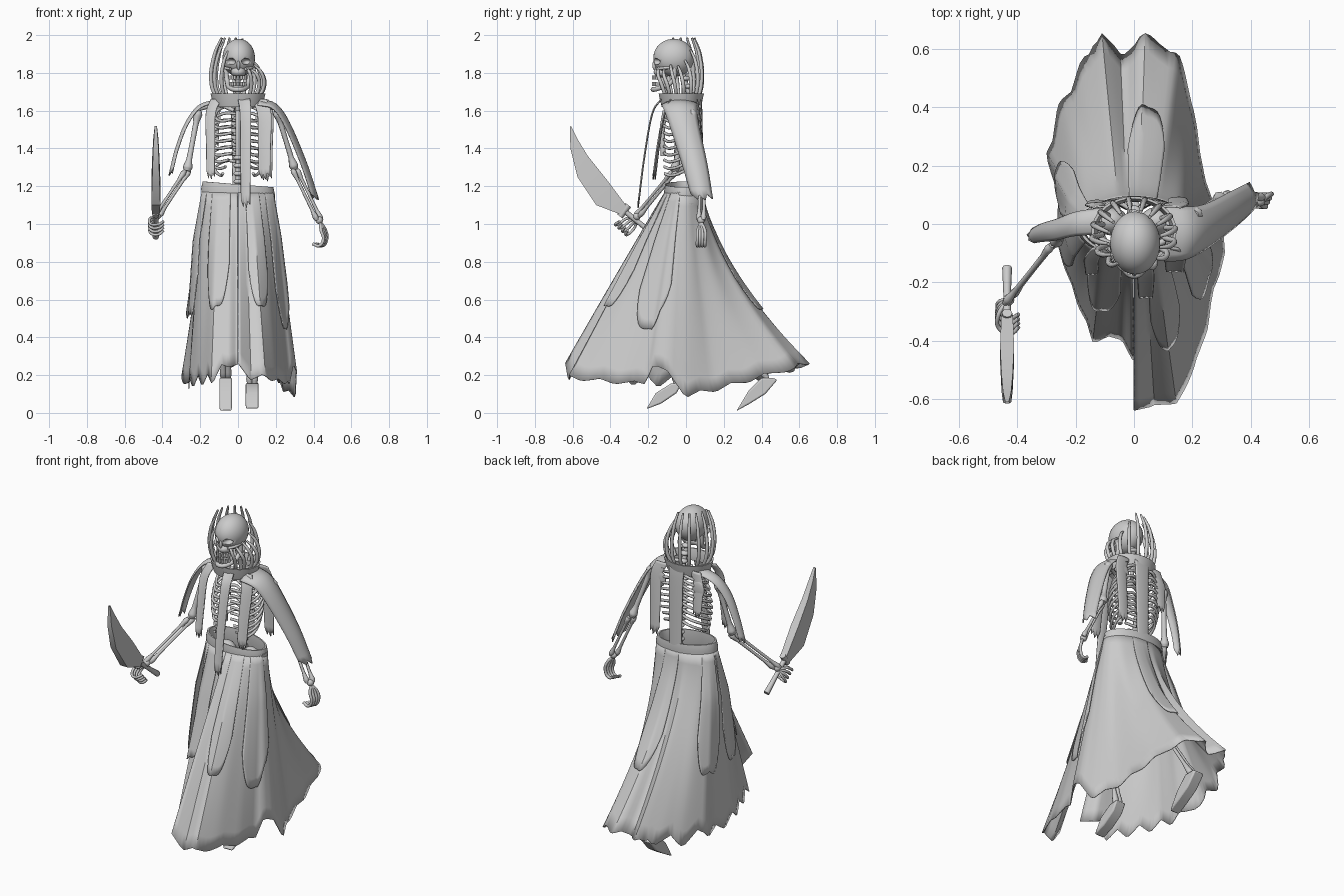
import bpy, bmesh, math, random
from math import sin, cos, pi, radians
from mathutils import Vector

random.seed(4)
if "Cube" in bpy.data.objects:
    bpy.data.objects.remove(bpy.data.objects["Cube"])

grey = bpy.data.materials.new("pale_grey")
grey.use_nodes = True
COLOUR = (0.6, 0.6, 0.6, 1)
grey.diffuse_color = COLOUR
grey.node_tree.nodes["Principled BSDF"].inputs["Base Color"].default_value = COLOUR


def finish(obj, name, angle=35):
    obj.name = name
    obj.data.materials.clear()
    obj.data.materials.append(grey)
    bpy.ops.object.select_all(action='DESELECT')
    obj.select_set(True)
    bpy.context.view_layer.objects.active = obj
    bpy.ops.object.shade_smooth_by_angle(angle=radians(angle))
    return obj


def mesh(name, verts, faces, thick=0.0):
    me = bpy.data.meshes.new(name)
    me.from_pydata([tuple(v) for v in verts], [], faces)
    bm = bmesh.new()
    bm.from_mesh(me)
    bmesh.ops.recalc_face_normals(bm, faces=bm.faces)
    bm.to_mesh(me)
    bm.free()
    obj = bpy.data.objects.new(name, me)
    bpy.context.collection.objects.link(obj)
    if thick:
        mod = obj.modifiers.new("thickness", 'SOLIDIFY')
        mod.thickness, mod.offset = thick, 0
    return finish(obj, name)


def grid(name, rows, thick=0, wrap_rows=False, wrap_cols=False):
    n, m = len(rows), len(rows[0])
    faces = [(i * m + j, i * m + (j + 1) % m, (i + 1) % n * m + (j + 1) % m, (i + 1) % n * m + j)
             for i in range(n if wrap_rows else n - 1) for j in range(m if wrap_cols else m - 1)]
    return mesh(name, [v for r in rows for v in r], faces, thick)


def tubes(name, paths, radius, profile=(1, 1)):
    """Rounded rods along smooth paths; profile gives relative thickness along each."""
    cu = bpy.data.curves.new(name, 'CURVE')
    cu.dimensions, cu.bevel_depth, cu.bevel_resolution = '3D', radius, 2
    cu.use_fill_caps, cu.resolution_u = True, 5
    for path in paths:
        sp = cu.splines.new('BEZIER')
        sp.bezier_points.add(len(path) - 1)
        for i, (bp, co) in enumerate(zip(sp.bezier_points, path)):
            bp.co = co
            bp.handle_left_type = bp.handle_right_type = 'AUTO'
            f = i / (len(path) - 1) * (len(profile) - 1)
            k = min(int(f), len(profile) - 2)
            bp.radius = profile[k] + (profile[k + 1] - profile[k]) * (f - k)
    obj = bpy.data.objects.new(name, cu)
    bpy.context.collection.objects.link(obj)
    bpy.ops.object.select_all(action='DESELECT')
    obj.select_set(True)
    bpy.context.view_layer.objects.active = obj
    bpy.ops.object.convert(target='MESH')
    return finish(bpy.context.object, name, 50)


def bone(name, a, b, radius):
    a, b = Vector(a), Vector(b)
    tubes(name, [[a.lerp(b, t) for t in (0, .06, .2, .5, .8, .94, 1)]], radius, (1.2, 1.7, 1, .9, 1, 1.7, 1.2))


def ball(name, loc, scale, seg=24):
    bpy.ops.mesh.primitive_uv_sphere_add(segments=seg, ring_count=seg * 2 // 3, location=loc)
    bpy.context.object.scale = scale
    return finish(bpy.context.object, name)


def smooth_path(pts, steps=5):
    pts = [Vector(p) for p in pts]
    ext = [2 * pts[0] - pts[1]] + pts + [2 * pts[-1] - pts[-2]]
    out = []
    for a, b, c, d in zip(ext, ext[1:], ext[2:], ext[3:]):
        for k in range(steps):
            t = k / steps
            out.append(b + (c - a) * t / 2 + (2 * a - 5 * b + 4 * c - d) * t * t / 2
                       + (3 * b - a - 3 * c + d) * t ** 3 / 2)
    return out + [pts[-1]]


def ribbon(name, pts, side, w0, w1, arch):
    """Cloth strip with an arched section and a torn lower end."""
    path, side, rows = smooth_path(pts), Vector(side), []
    for i, p in enumerate(path):
        tan = (path[min(i + 1, len(path) - 1)] - path[max(i - 1, 0)]).normalized()
        out = side.cross(tan).normalized()
        w, row = w0 + (w1 - w0) * i / (len(path) - 1), []
        for j in range(9):
            v = j / 4 - 1
            torn = (j % 3) * .015 - .02 * abs(v) if i == len(path) - 1 else 0
            row.append(p + side * w * v - out * arch * v * v + tan * torn)
        rows.append(row)
    grid(name, rows, .006)


def lathe(name, profile, rx, ry, cy, tilt):
    grid(name, [[(r * rx * cos(a), cy + r * ry * sin(a), z - tilt * cos(a)) for r, z in profile]
                for a in (2 * pi * k / 48 for k in range(48))], 0, True, True)


# Skirt: waist ellipse swept down to an uneven hem that is split at the front
HEM = [(0, -.64, .26), (.07, -.61, .19), (.14, -.62, .2), (.2, -.5, .18), (.25, -.35, .17), (.27, -.22, .16),
       (.29, -.17, .27), (.31, -.1, .22), (.3, 0, .1), (.24, .15, .13), (.2, .4, .2), (.15, .58, .25), (.08, .61, .27),
       (.03, .65, .27), (-.04, .56, .25), (-.11, .65, .26), (-.19, .53, .22), (-.25, .42, .18), (-.3, .24, .19),
       (-.26, .1, .13), (-.26, -.08, .15), (-.2, -.25, .16), (-.14, -.4, .17), (-.04, -.39, .26), (-.003, -.48, .22)]
ANG = [math.atan2(y / .5, x / .28) for x, y, z in HEM]
ANG = [a + 2 * pi if a < -pi / 2 - .001 else a for a in ANG]


def skirt_point(a, s, off):
    k = max(i for i in range(len(ANG) - 1) if i == 0 or ANG[i] <= a)
    f = min(1, (a - ANG[k]) / (ANG[k + 1] - ANG[k]))
    hem = Vector(HEM[k]).lerp(Vector(HEM[k + 1]), f)
    waist = Vector((.19 * cos(a), -.01 + .1 * sin(a), 1.17))
    g = s ** (1 + .6 * max(0, sin(a)))
    fold = off * min(1, s * 4) + .01 * s * (1 - s) * sin(11 * a)
    return Vector((waist.x + (hem.x - waist.x) * g + fold * cos(a),
                   waist.y + (hem.y - waist.y) * g + fold * sin(a), waist.z + (hem.z - waist.z) * s))


def skirt_panel(name, a0, a1, s1, off, cols, taper, jag):
    rows = []
    for i in range(15):
        row = []
        for j in range(cols + 1):
            u = j / cols
            a = a0 + (a1 - a0) * u
            tooth = jag * (1 if a > 2 else .4) * abs((j / 7 % 1) * 2 - 1)
            row.append(skirt_point(a, (s1 - taper * abs(2 * u - 1) ** 3 - tooth) * i / 14, off))
        rows.append(row)
    grid(name, rows, .005)


skirt_panel("skirt", -pi / 2, ANG[-1], 1.02, 0, 126, 0, .06)
OVERLAYS = [("front_left", -78, -55, .63, .012), ("side_left", -42, -12, .73, .014),
            ("back", 66, 95, .7, .012), ("rear_right", 140, 172, .68, .03), ("side_right", 178, 210, .66, .03),
            ("front_right", 225, 258, .64, .014)]
for label, a0, a1, s1, off in OVERLAYS:
    skirt_panel(label + "_overlay", radians(a0), radians(a1), s1, off, 14, .2, .03)

# Waist sash and neck collar
lathe("waist_sash", [(1.02, 1.09), (1.07, 1.12), (1.03, 1.15), (1.06, 1.17), (1.01, 1.21), (.95, 1.21), (.92, 1.12)],
      .185, .1, -.01, .015)
lathe("collar", [(.9, 1.62), (.97, 1.65), (1.04, 1.69), (.97, 1.69), (.88, 1.65)], .14, .115, -.025, 0)

# Hanging strips
X, Y = (1, 0, 0), (0, 1, 0)
for label, x, w, y0, y1, z in [("front_right", -.145, .028, -.08, -.17, 1.26), ("front_centre", .04, .032, -.13, -.25, 1.11),
                               ("front_left", .14, .04, -.08, -.16, 1.26), ("back_centre", .01, .05, .08, .09, 1.12),
                               ("back_left", .15, .04, .06, .09, 1.25), ("back_right", -.13, .035, .06, .08, 1.42)]:
    ribbon(label + "_strip", [(x * .8, y0, 1.66), (x, y0 + (y1 - y0) * .4, 1.58),
                              (x, y0 + (y1 - y0) * .75, (1.58 + z) / 2), (x, y1, z)], X, w, w * .75, .004)

# Shoulder cloths
ribbon("left_shoulder_cloth", [(.11, -.03, 1.66), (.2, -.03, 1.635), (.27, -.01, 1.54), (.36, .045, 1.33),
                               (.42, .085, 1.15)], Y, .1, .055, -.03)
ribbon("right_shoulder_cloth", [(-.11, .01, 1.66), (-.21, 0, 1.625), (-.28, -.02, 1.53), (-.33, -.03, 1.4),
                                (-.36, -.04, 1.28)], Y, .045, .025, .015)

# Skull with sockets cut out
skull = ball("skull", (.004, -.065, 1.88), (.086, .108, .1), 32)
for x in (-.04, .045):
    cutter = ball("eye_cutter", (x, -.17, 1.86), (.027, .045, .018), 16)
    cutter.hide_render = True
    cutter.hide_viewport = True
    mod = skull.modifiers.new("socket", 'BOOLEAN')
    mod.operation, mod.object = 'DIFFERENCE', cutter
ball("upper_jaw", (.002, -.125, 1.805), (.04, .046, .03))
ball("nose_bridge", (.002, -.168, 1.84), (.009, .01, .025), 12)
tubes("cheekbones", [[(s * .076, -.07, 1.83), (s * .066, -.12, 1.825), (s * .04, -.155, 1.82)] for s in (-1, 1)], .008)
tubes("lower_jaw", [[(-.064, -.06, 1.83), (-.058, -.07, 1.76), (-.04, -.14, 1.72), (0, -.175, 1.712),
                     (.04, -.14, 1.72), (.058, -.07, 1.76), (.064, -.06, 1.83)]], .013)
tubes("teeth", [[(.04 * sin(a), -.128 - .045 * cos(a), z), (.04 * sin(a), -.128 - .045 * cos(a), z + .022)]
                for a in [radians(d) for d in range(-75, 76, 25)] for z in (1.73, 1.765)], .007)

# Tendrils rising round the head, longest on the right and back
paths = []
for k in range(14):
    a = radians(-60 + k * 22.5)
    c, s = cos(a), sin(a)
    top = min(1.985, 1.83 + .1 * max(0, s) - .16 * min(0, c) + random.uniform(-.02, .06))
    paths.append([(.11 * c, -.025 + .09 * s, 1.66), (.142 * c, -.03 + .115 * s, 1.74),
                  (.125 * c, -.045 + .12 * s, 1.74 + (top - 1.74) * .65), (.088 * c, -.055 + .1 * s, top)])
tubes("tendrils", paths, .0095, (1, 1.1, 1, .6))

# Spine, ribs, shoulder girdle, pelvis
tubes("spine", [[(0, .05, 1.1), (0, .055, 1.4), (0, .04, 1.6), (0, -.02, 1.8)]], .014)
for k in range(16):
    ball("vertebra", (0, .055 - max(0, k - 11) * .014, 1.14 + k * .042), (.026, .024, .014), 10)
ribs = []
for k in range(9):
    z, w = 1.62 - k * .036, .105 + .045 * sin(pi * (k + 1) / 10)
    reach = .03 if k < 6 else .05 + .015 * (k - 6)
    for s in (-1, 1):
        ribs.append([(s * .01, .05, z), (s * w * .6, .075, z), (s * w, .01, z - .04),
                     (s * w * .75, -.08, z - .075), (s * reach, -.115, z - .065)])
tubes("ribs", ribs, .008)
tubes("breastbone", [[(0, -.11, 1.6), (0, -.125, 1.5), (0, -.12, 1.36)]], .014)
tubes("collarbones", [[(s * .02, -.09, 1.6), (s * .1, -.06, 1.63), (s * .2, .01, 1.61)] for s in (-1, 1)], .011)
for s in (-1, 1):
    ball("shoulder_blade", (s * .13, .065, 1.56), (.04, .01, .05), 14)
    ball("hip_bone", (s * .08, .01, 1.1), (.06, .05, .07), 14)

# Arms: one upper bone and a pair of forearm bones each
ARMS = [("left", (.205, .03, 1.6), (.3, .09, 1.29), (.43, .08, 1.02)),
        ("right", (-.21, 0, 1.6), (-.27, -.06, 1.28), (-.43, -.26, 1.04))]
for label, shoulder, elbow, wrist in ARMS:
    bone(label + "_upper_arm", shoulder, elbow, .015)
    e, w = Vector(elbow), Vector(wrist)
    for d in (-.012, .012):
        bone(label + "_forearm", e + Vector((d, d, 0)), w + Vector((d, d, 0)), .009)
    ball(label + "_wrist", w, (.02, .02, .02), 12)
tubes("left_fingers", [[(.435, .08, 1.01), (.44 + .008 * i, .062 + .013 * i, .965), (.452 + .006 * i, .06 + .014 * i, .92),
                        (.43 + .006 * i, .06 + .013 * i, .885), (.395 + .008 * i, .065 + .012 * i, .895)]
                       for i in range(4)], .0085)
tubes("right_fingers", [[(-.43, -.26, 1.03), (-.465, -.27 - .014 * i, .985 + .015 * i), (-.46, -.3 - .02 * i, .95 + .016 * i),
                         (-.42, -.32 - .018 * i, .945 + .018 * i), (-.395, -.31 - .014 * i, .965 + .016 * i)]
                        for i in range(4)], .0075)

# Curved sword, thinning towards the tip
cutting = [(-.315, 1.095), (-.42, 1.235), (-.52, 1.36), (-.575, 1.45), (-.61, 1.52)]
spine_edge = [(-.345, 1.05), (-.475, 1.10), (-.575, 1.25), (-.612, 1.40), (-.615, 1.515)]
grid("sword_blade", [[(-.435 + s * w, y, z) for s, (y, z) in ((-1, c), (1, c), (1, e), (-1, e))]
                     for c, e, w in zip(cutting, spine_edge, (.02, .024, .019, .014, .006))], wrap_cols=True)
tubes("sword_grip", [[(-.435, -.15, .93), (-.435, -.24, 1), (-.435, -.34, 1.08)]], .013, (1.3, 1, 1.1))
tubes("sword_guard", [[(-.435, -.305, 1.1), (-.435, -.35, 1.04)]], .018)

# Legs and wedge-shaped feet
LEGS = [("left", .075, -.13, (-.05, .15), [(-.02, .16), (-.08, .155), (-.16, .105), (-.21, .02), (-.13, .05), (-.05, .105)]),
        ("right", -.065, .13, (.43, .18), [(.484, .175), (.46, .185), (.4, .185), (.33, .115), (.267, .01), (.34, .05), (.42, .1)])]
for label, x, knee_y, (ay, az), sole in LEGS:
    bone(label + "_thigh", (x, 0, 1.08), (x, knee_y, .64), .019)
    for d in (-.013, .013):
        bone(label + "_shin", (x + d, knee_y, .64), (x + d, ay, az), .011)
    n = len(sole)
    sides = [(x + s * .034, y, z) for s in (-1, 1) for y, z in sole]
    foot = mesh(label + "_foot", sides, [tuple(range(n)), tuple(range(n, 2 * n))]
                + [(i, (i + 1) % n, (i + 1) % n + n, i + n) for i in range(n)])
    bev = foot.modifiers.new("rounding", 'BEVEL')
    bev.width, bev.segments = .008, 2
